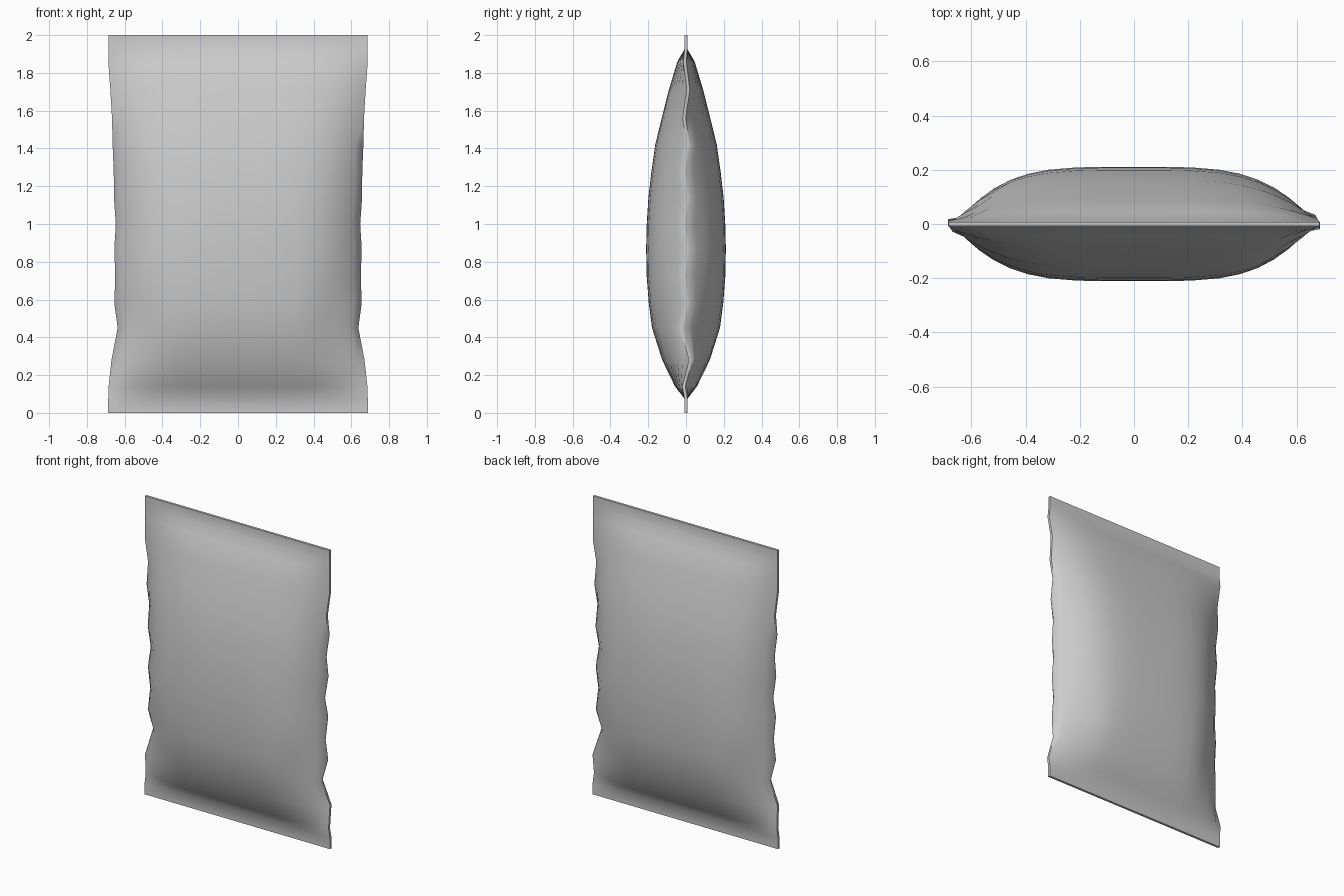
import bpy, bmesh

if "Cube" in bpy.data.objects:
    bpy.data.objects.remove(bpy.data.objects["Cube"])

# Rows up the bag: height, half thickness, half width, sideways wobble of the edge
SEAL = 0.008
ROWS = [
    (0.00, 0.0, 0.687, 0.0), (0.075, 0.0, 0.687, 0.0),
    (0.14, 0.05, 0.685, -0.012), (0.28, 0.118, 0.67, 0.025),
    (0.45, 0.172, 0.637, -0.025), (0.58, 0.189, 0.655, 0.012),
    (0.72, 0.2, 0.65, -0.008), (0.87, 0.203, 0.655, 0.012),
    (1.00, 0.2, 0.647, -0.01), (1.14, 0.191, 0.657, 0.012),
    (1.28, 0.175, 0.658, -0.01), (1.42, 0.155, 0.664, 0.014),
    (1.56, 0.121, 0.667, -0.01), (1.71, 0.083, 0.676, 0.012),
    (1.86, 0.038, 0.687, -0.006), (1.925, 0.0, 0.685, 0.0),
    (2.00, 0.0, 0.685, 0.0),
]
COLS = [0, 0.16, 0.32, 0.48, 0.6, 0.7, 0.79, 0.87, 0.94, 1.0]
COLS = [-u for u in COLS[:0:-1]] + COLS


def section(z, half, width, wobble):
    """Closed loop of points around the bag at one height."""
    def point(u, side):
        puff = half * (1 - abs(u) ** 4)
        # gathered creases near the lower corners
        if 0.2 < z < 0.6 and 0.65 < abs(u) < 0.9:
            puff *= 0.93
        shift = wobble * abs(u) ** 8 * (1 if u > 0 else -0.8)
        return (u * width, side * (SEAL + puff) + shift, z)
    return [point(u, -1) for u in COLS] + [point(u, 1) for u in reversed(COLS)]


# Bag: pillow body lofted between flat top and bottom seals
bm = bmesh.new()
rings = [[bm.verts.new(p) for p in section(*row)] for row in ROWS]
n = len(rings[0])
for low, high in zip(rings, rings[1:]):
    for i in range(n):
        j = (i + 1) % n
        bm.faces.new((low[i], low[j], high[j], high[i]))
# close the thin seal ends with quads
half_n = n // 2
for ring in (rings[0], rings[-1]):
    for i in range(half_n - 1):
        bm.faces.new((ring[i], ring[i + 1], ring[n - 2 - i], ring[n - 1 - i]))
bmesh.ops.recalc_face_normals(bm, faces=bm.faces)
mesh = bpy.data.meshes.new("sealed_bag")
bm.to_mesh(mesh)
bm.free()
bag = bpy.data.objects.new("sealed_bag", mesh)
bpy.context.collection.objects.link(bag)

bpy.context.view_layer.objects.active = bag
bag.select_set(True)
bpy.ops.object.shade_smooth_by_angle(angle=0.9)
